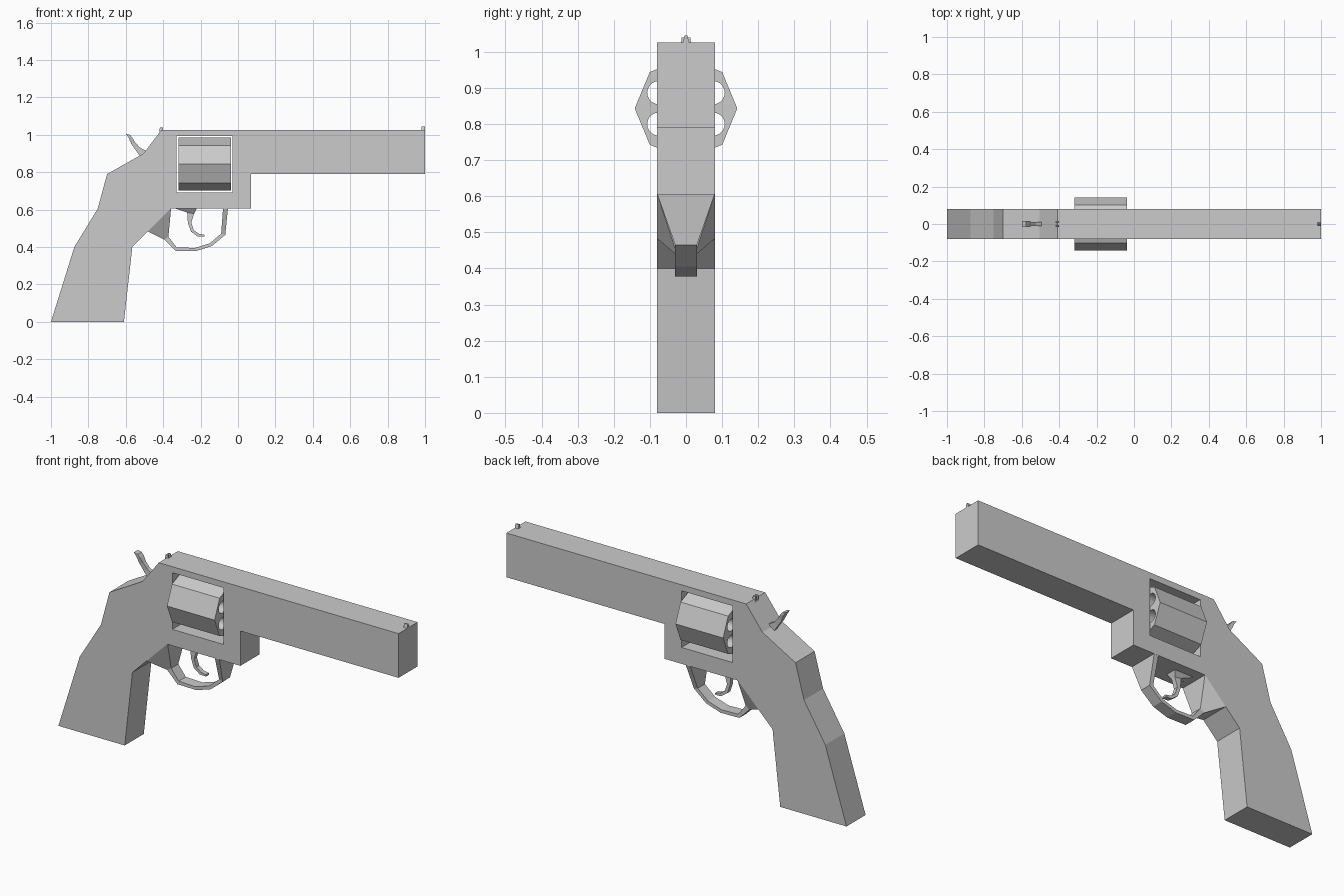
import bpy, bmesh, math
from mathutils import Matrix, Vector

old = bpy.data.objects.get("Cube")
if old:
    bpy.data.objects.remove(old, do_unlink=True)

GREY = (0.6, 0.6, 0.6, 1)
metal = bpy.data.materials.new("plain grey")
metal.use_nodes = True
metal.diffuse_color = GREY
metal.node_tree.nodes["Principled BSDF"].inputs["Base Color"].default_value = GREY


def finish(name, bm):
    bmesh.ops.recalc_face_normals(bm, faces=bm.faces[:])
    me = bpy.data.meshes.new(name)
    bm.to_mesh(me)
    bm.free()
    me.materials.append(metal)
    ob = bpy.data.objects.new(name, me)
    bpy.context.collection.objects.link(ob)
    return ob


def plate(name, outline, half):
    """Side outline (x, z) given a thickness across y."""
    bm = bmesh.new()
    face = bm.faces.new([bm.verts.new((x, -half, z)) for x, z in outline])
    new = bmesh.ops.extrude_face_region(bm, geom=[face])["geom"]
    bmesh.ops.translate(bm, vec=(0, 2 * half, 0),
                        verts=[v for v in new if isinstance(v, bmesh.types.BMVert)])
    return finish(name, bm)


def loft(name, sections):
    """Four-sided bar through sections (outer x, z, inner x, z, half width)."""
    bm = bmesh.new()
    rings = [[bm.verts.new(p) for p in
              ((ox, -w, oz), (ox, w, oz), (ix, w, iz), (ix, -w, iz))]
             for ox, oz, ix, iz, w in sections]
    for a, b in zip(rings, rings[1:]):
        for i in range(4):
            j = (i + 1) % 4
            bm.faces.new((a[i], a[j], b[j], b[i]))
    bm.faces.new(rings[0])
    bm.faces.new(rings[-1])
    return finish(name, bm)


def prism(name, sides, radius, length, centre, turn=0):
    """Regular prism lying along x."""
    bm = bmesh.new()
    bmesh.ops.create_cone(bm, cap_ends=True, segments=sides, radius1=radius,
                          radius2=radius, depth=length,
                          matrix=Matrix.Translation(Vector(centre))
                          @ Matrix.Rotation(math.pi / 2, 4, "Y")
                          @ Matrix.Rotation(turn, 4, "Z"))
    return finish(name, bm)


def cut(ob, cutter):
    mod = ob.modifiers.new("cut", "BOOLEAN")
    mod.operation = "DIFFERENCE"
    mod.solver = "EXACT"
    mod.object = cutter
    bpy.context.view_layer.objects.active = ob
    bpy.ops.object.modifier_apply(modifier=mod.name)
    bpy.data.objects.remove(cutter, do_unlink=True)


# Frame, grip and barrel in one slab, with a window through it
frame = plate("frame", [(-1, 0), (-0.61, 0), (-0.565, 0.4), (-0.36, 0.605),
                        (0.07, 0.605), (0.07, 0.79), (1, 0.79), (1, 1.025),
                        (-0.41, 1.025), (-0.505, 0.9), (-0.7, 0.79),
                        (-0.75, 0.605), (-0.875, 0.4)], 0.08)
cut(frame, plate("window_cutter", [(-0.33, 0.692), (-0.03, 0.692),
                                   (-0.03, 0.993), (-0.33, 0.993)], 0.2))

# Eight-sided cylinder with six chambers bored through
MID = 0.843
cylinder = prism("cylinder", 8, 0.142, 0.28, (-0.178, 0, MID))
for k in range(6):
    a = math.radians(30 + 60 * k)
    cut(cylinder, prism("chamber_cutter", 20, 0.032, 0.5,
                        (-0.178, 0.087 * math.cos(a), MID + 0.087 * math.sin(a))))

# Trigger guard flaring out to the frame at both ends
loft("trigger_guard", [(-0.482, 0.483, -0.358, 0.607, 0.08),
                       (-0.395, 0.44, -0.372, 0.455, 0.03),
                       (-0.335, 0.38, -0.328, 0.398, 0.03),
                       (-0.225, 0.378, -0.23, 0.395, 0.03),
                       (-0.14, 0.405, -0.15, 0.42, 0.03),
                       (-0.068, 0.465, -0.09, 0.472, 0.03),
                       (-0.054, 0.607, -0.08, 0.607, 0.08)])

# Trigger
loft("trigger", [(-0.34, 0.607, -0.22, 0.607, 0.03),
                 (-0.272, 0.585, -0.235, 0.578, 0.012),
                 (-0.268, 0.53, -0.25, 0.53, 0.012),
                 (-0.252, 0.483, -0.236, 0.49, 0.012),
                 (-0.215, 0.456, -0.208, 0.47, 0.012),
                 (-0.18, 0.455, -0.18, 0.465, 0.012)])

# Hammer spur
loft("hammer", [(-0.525, 0.885, -0.485, 0.91, 0.01),
                (-0.545, 0.915, -0.525, 0.932, 0.01),
                (-0.57, 0.95, -0.55, 0.96, 0.012),
                (-0.585, 0.985, -0.565, 0.985, 0.017),
                (-0.6, 1.005, -0.578, 1.0, 0.017)])

# Front blade and rear notch sights
loft("front_sight", [(0.98, 1.02, 1, 1.02, 0.01), (0.98, 1.045, 1, 1.045, 0.004)])
for side, label in ((1, "left"), (-1, "right")):
    post = loft("rear_sight_" + label,
                [(-0.42, 1.012, -0.4, 1.02, 0.005), (-0.418, 1.04, -0.402, 1.04, 0.003)])
    post.location.y = side * 0.009
